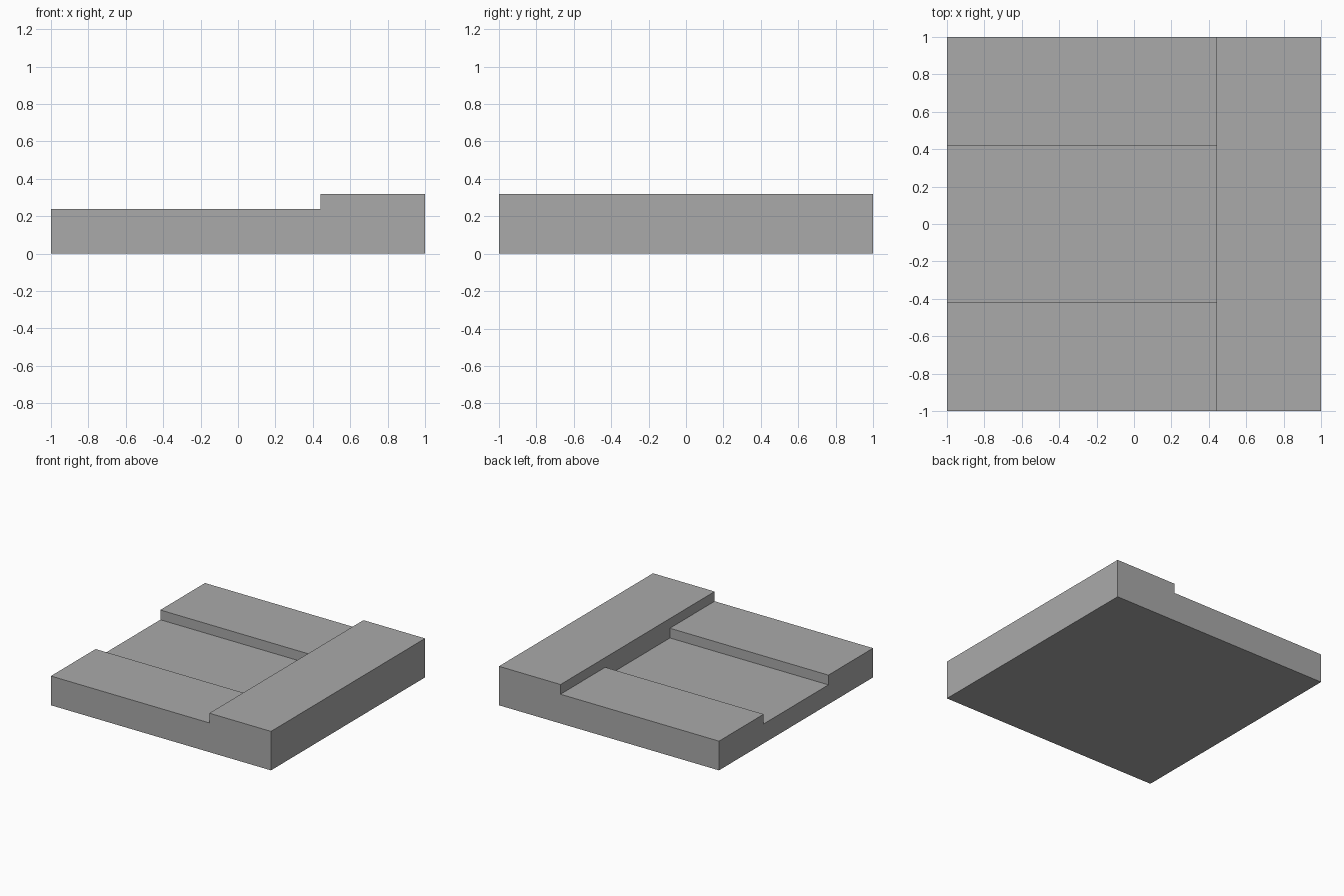
import bpy

if "Cube" in bpy.data.objects:
    bpy.data.objects.remove(bpy.data.objects["Cube"])

STEP_X = 0.44      # where the raised end bar begins
CHANNEL_Y = 0.42   # half width of the channel
BAR_TOP, RAIL_TOP, FLOOR_TOP = 0.32, 0.24, 0.16

grey = bpy.data.materials.new("mid grey")
grey.diffuse_color = (0.4, 0.4, 0.4, 1)
grey.use_nodes = True
grey.node_tree.nodes["Principled BSDF"].inputs["Base Color"].default_value = grey.diffuse_color


def box(name, low, high):
    centre = [(a + b) / 2 for a, b in zip(low, high)]
    bpy.ops.mesh.primitive_cube_add(size=1, location=centre)
    obj = bpy.context.object
    obj.name = name
    obj.scale = [b - a for a, b in zip(low, high)]
    bpy.ops.object.transform_apply(location=True, rotation=False, scale=True)
    obj.data.materials.append(grey)
    return obj


# Solid block, later cut down to leave the end bar and two side rails
block = box("stepped_block", (-1, -1, 0), (1, 1, BAR_TOP))

# Cutters: lower the rail side, then sink the channel between the rails
cutters = [
    box("rail_level_cutter", (-1.2, -1.2, RAIL_TOP), (STEP_X, 1.2, 0.6)),
    box("channel_cutter", (-1.3, -CHANNEL_Y, FLOOR_TOP), (STEP_X, CHANNEL_Y, 0.5)),
]
for cutter in cutters:
    mod = block.modifiers.new(cutter.name, 'BOOLEAN')
    mod.operation = 'DIFFERENCE'
    mod.solver = 'EXACT'
    mod.object = cutter
    bpy.context.view_layer.objects.active = block
    bpy.ops.object.modifier_apply(modifier=mod.name)
    bpy.data.objects.remove(cutter)
